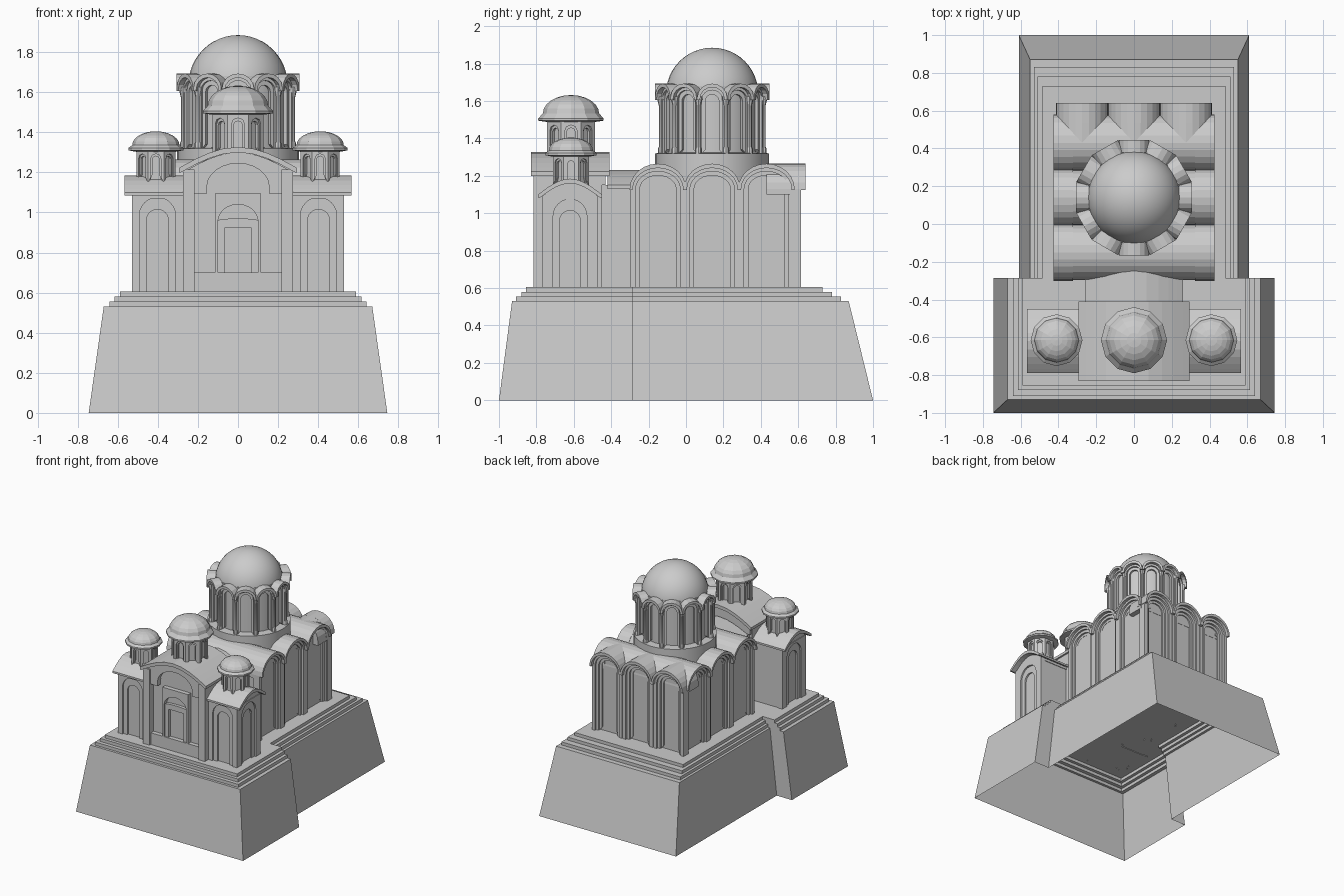
import bpy, bmesh
from math import sin, cos, pi, tan, radians

if "Cube" in bpy.data.objects:
    bpy.data.objects.remove(bpy.data.objects["Cube"])


def finish(name, bm, angle=None, normals=True):
    if normals:
        bmesh.ops.recalc_face_normals(bm, faces=bm.faces)
    me = bpy.data.meshes.new(name)
    bm.to_mesh(me)
    bm.free()
    ob = bpy.data.objects.new(name, me)
    bpy.context.collection.objects.link(ob)
    if angle:
        bpy.ops.object.select_all(action='DESELECT')
        ob.select_set(True)
        bpy.context.view_layer.objects.active = ob
        bpy.ops.object.shade_smooth_by_angle(angle=radians(angle))
    return ob


def arch(w, base, spring, rise, n=12, shallow=False):
    """Outline (u, z) of an arched opening, legs included."""
    pts = [(w, base)]
    for i in range(n + 1):
        t = pi * i / n
        u = cos(t)
        pts.append((w * u, spring + rise * (cos(u * pi / 2) if shallow else sin(t))))
    return pts + [(-w, base)]


def place(bm, outline, c, a, d):
    """Outline standing upright, facing compass angle a, at distance d from c."""
    return [bm.verts.new((c[0] + d * cos(a) - u * sin(a),
                          c[1] + d * sin(a) + u * cos(a), z)) for u, z in outline]


def ring(name, outer, inner, d0, d1, c=(0, 0), a=0):
    bm = bmesh.new()
    loops = [place(bm, o, c, a, d) for o, d in
             ((outer, d0), (outer, d1), (inner, d1), (inner, d0))]
    n = len(outer)
    for k in range(4):
        p, q = loops[k], loops[(k + 1) % 4]
        for i in range(n - 1):
            bm.faces.new((p[i], p[i + 1], q[i + 1], q[i]))
    bm.faces.new([l[0] for l in loops])
    bm.faces.new([l[-1] for l in loops])
    return finish(name, bm)


def solid(name, outline, d0, d1, c=(0, 0), a=0):
    bm = bmesh.new()
    p, q = place(bm, outline, c, a, d0), place(bm, outline, c, a, d1)
    n = len(p)
    bm.faces.new(p)
    bm.faces.new(q)
    for i in range(n):
        bm.faces.new((p[i], p[(i + 1) % n], q[(i + 1) % n], q[i]))
    return finish(name, bm)


def box(name, x0, x1, y0, y1, z0, z1):
    return solid(name, [(y0, z0), (y1, z0), (y1, z1), (y0, z1)], x0, x1)


def lathe(name, prof, c, n, start=0, angle=None):
    """Revolve (radius, z) points around the vertical through c."""
    bm = bmesh.new()
    rows = [[bm.verts.new((c[0] + r * cos(start + 2 * pi * i / n),
                           c[1] + r * sin(start + 2 * pi * i / n), z))
             for i in range(n)] for r, z in prof]
    for p, q in zip(rows, rows[1:]):
        for i in range(n):
            bm.faces.new((p[i], p[(i + 1) % n], q[(i + 1) % n], q[i]))
    bm.faces.new(rows[0])
    bm.faces.new(rows[-1])
    bmesh.ops.remove_doubles(bm, verts=bm.verts, dist=1e-5)
    return finish(name, bm, angle)


# Stepped T-shaped plinth, open underneath: (front half width, rear half width, front y, rear y, z)
levels = [(.745, .61, -1, 1, 0), (.67, .55, -.93, .87, .53)]
for i, s in enumerate([(.64, .53, -.91, .83), (.615, .51, -.88, .78), (.59, .485, -.855, .73)]):
    levels += [s + (.53 + .025 * i,), s + (.555 + .025 * i,)]
bm = bmesh.new()
rows = []
for xf, xr, yf, yr, z in levels:
    half = [(xf, yf), (xf, -.285), (xr, -.285), (xr, yr)]
    rows.append([bm.verts.new((x, y, z)) for x, y in half + [(-x, y) for x, y in half[::-1]]])
for p, q in zip(rows, rows[1:]):
    for i in range(8):
        bm.faces.new((p[i], p[(i + 1) % 8], q[(i + 1) % 8], q[i]))
bm.faces.new(rows[-1])
finish("stepped_plinth", bm, normals=False)

FLOOR, SPRING = .6, 1.13

# Main hall core
box("hall_core", -.37, .37, -.27, .575, FLOOR, SPRING)


# One wall bay: stepped nested arches under a projecting hood
def bay(c, a, w, wall):
    z = SPRING
    ring("bay_outer_arch", arch(w, FLOOR, z, .12), arch(w - .028, FLOOR, z, .094), wall - .06, wall, c, a)
    ring("bay_middle_arch", arch(w - .026, FLOOR, z, .097), arch(w - .05, FLOOR, z, .072), wall - .06, wall - .015, c, a)
    ring("bay_inner_arch", arch(w - .048, FLOOR, z, .075), arch(w - .07, FLOOR + .03, z, .052), wall - .06, wall - .03, c, a)
    ring("bay_hood", arch(w + .004, z - .005, z, .135), arch(w - .012, z - .005, z, .112), wall - .08, wall + .025, c, a)


for y in (-.15, .14, .43):
    solid("cross_vault", arch(.147, 1.1, SPRING, .135), -.37, .37, (0, y), 0)
    for a in (0, pi):
        bay((0, y), a, .147, .402)
for x in (-.275, 0, .275):
    solid("rear_vault", arch(.137, 1.1, SPRING, .135), .43, .575, (x, 0), pi / 2)
    bay((x, 0), pi / 2, .135, .615)
for s in (-1, 1):
    box("rear_corner", s * .36, s * .4, .55, .6, FLOOR, SPRING)

# Main drum with twelve arcaded bays
C = (0, .14)
lathe("drum_base", [(.305, 1.1), (.305, 1.32), (.25, 1.325)], C, 32, angle=30)
lathe("drum_core", [(.247, 1.3), (.247, 1.68)], C, 24, angle=30)
for i in range(12):
    a = i * pi / 6
    ring("drum_outer_arch", arch(.073, 1.32, 1.61, .065, 8), arch(.054, 1.32, 1.61, .048, 8), .235, .277, C, a)
    ring("drum_inner_arch", arch(.056, 1.32, 1.61, .05, 8), arch(.036, 1.34, 1.6, .035, 8), .235, .262, C, a)
    ring("drum_hood", arch(.08, 1.605, 1.62, .073, 8), arch(.064, 1.605, 1.615, .058, 8), .22, .306, C, a)
    b = a + pi / 12
    lathe("drum_column", [(.017, 1.32), (.017, 1.345), (.012, 1.355), (.012, 1.575),
                          (.021, 1.61), (.021, 1.625)],
          (.283 * cos(b), C[1] + .283 * sin(b)), 8, angle=30)
lathe("main_dome", [(.247 * cos(t), 1.638 + .247 * sin(t)) for t in [pi / 2 * i / 12 for i in range(13)]],
      C, 32, angle=30)

# Entrance block and the lower link to the hall
box("entrance_core", -.25, .25, -.765, -.43, FLOOR, 1.2)
solid("entrance_gable", arch(.27, 1.15, 1.2, .105, 12, True), .43, .77, (0, 0), -pi / 2)
ring("entrance_roof", arch(.295, 1.2, 1.222, .105, 12, True), arch(.285, 1.2, 1.2, .1, 12, True),
     .41, .83, (0, 0), -pi / 2)
box("link_wall", -.25, .25, -.44, -.26, FLOOR, 1.15)
solid("link_roof", arch(.26, 1.13, 1.15, .08, 12, True), .23, .42, (0, 0), -pi / 2)

# Entrance front: pilasters, recessed panels, arched tympanum and doorway
F = -pi / 2
for s in (-1, 1):
    box("entrance_pilaster", s * .217, s * .275, -.815, -.45, FLOOR, 1.215)
box("panel_sill", -.22, .22, -.8, -.75, FLOOR, .7)
ring("tympanum_surround", arch(.275, 1.095, 1.2, .1, 12, True), arch(.155, 1.095, 1.13, .115), .75, .805, (0, 0), F)
ring("doorway_wall", arch(.115, FLOOR, 1.095, .001), arch(.1, FLOOR, .955, .085), .75, .8, (0, 0), F)
ring("door_frame", arch(.1, FLOOR, .96, .01), arch(.065, FLOOR, .925, .001), .75, .79, (0, 0), F)


# Small domed lantern on an octagonal drum
def lantern(c, r, z0, z1, rr, top):
    t = r * cos(pi / 8)
    lathe("lantern_core", [(r * .8, z0 - .03), (r * .8, z1)], c, 8, pi / 8)
    w, h = t * tan(pi / 8), z1 - z0
    for i in range(8):
        ring("lantern_window", arch(w, z0 - .02, z1, 0, 4), arch(w * .62, z0 + .01, z1 - h * .28, h * .16, 4),
             t * .78, t, c, i * pi / 4)
        ring("lantern_sash", arch(w * .66, z0, z1 - h * .26, h * .16, 4),
             arch(w * .42, z0 + .025, z1 - h * .3, h * .1, 4), t * .78, t * .92, c, i * pi / 4)
    H = top - z1
    prof = [(r * .8, z1 - .01), (rr, z1), (rr, z1 + .012), (rr * .86, z1 + H * .28)]
    for k in range(1, 7):
        q = pi / 2 * k / 6
        prof.append((rr * .86 * cos(q), z1 + H * (.28 + .72 * sin(q))))
    lathe("lantern_dome", prof, c, 12)


lantern((0, -.615), .138, 1.3, 1.495, .175, 1.632)

# Side towers, with blind arches on front and flank
for s in (-1, 1):
    side = 0 if s > 0 else pi
    mid = (0, -.62)
    box("tower_core", s * .24, s * .505, -.745, -.475, FLOOR, 1.09)
    solid("tower_gable", arch(.15, 1.07, 1.09, .075, 12, True), .24, .525, mid, side)
    ring("tower_roof", arch(.17, 1.085, 1.1, .085, 12, True), arch(.158, 1.085, 1.085, .075, 12, True),
         .24, .567, mid, side)
    # The flank arch is centred on mid, the front arch on the tower's own axis
    for nm, c, a, d, hw in (("flank", mid, side, .53, .15), ("front", (s * .402, 0), F, .77, .128)):
        ring(nm + "_wall", arch(hw, FLOOR, 1.09, .001), arch(.09, FLOOR, .985, .09), d - .04, d, c, a)
        ring(nm + "_blind_arch", arch(.092, FLOOR, .985, .092), arch(.055, FLOOR, .96, .055),
             d - .04, d - .012, c, a)
    lantern((s * .41, -.615), .105, 1.165, 1.31, .137, 1.405)
